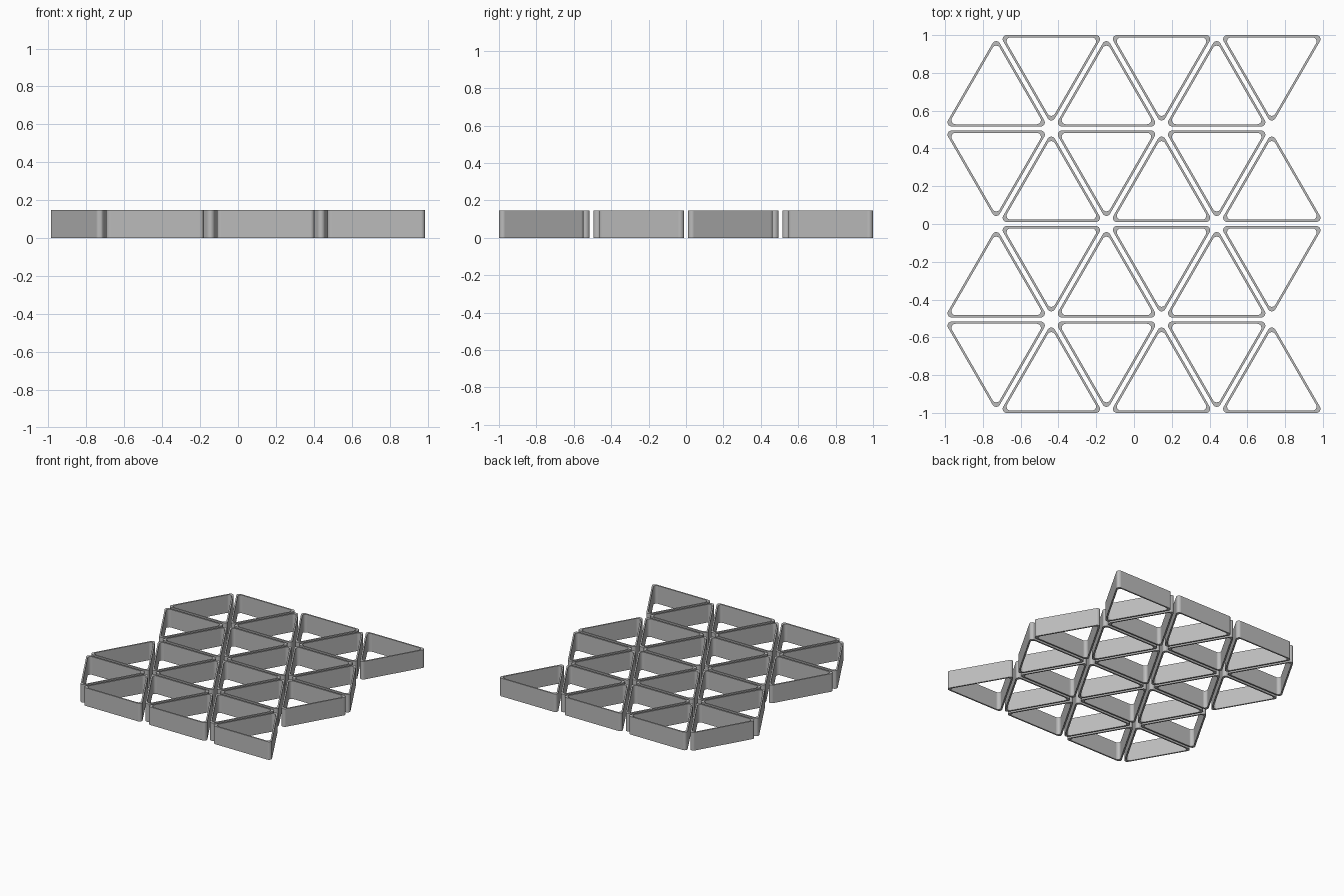
import bpy
import bmesh
from math import cos, sin, pi, sqrt

cube = bpy.data.objects.get("Cube")
if cube:
    bpy.data.objects.remove(cube, do_unlink=True)

ROW = 0.5055            # row pitch
STEP = ROW / sqrt(3)    # spacing of neighbouring triangles
HEIGHT = 0.147
INRADIUS = 0.158
WALL = 0.012
CORNER = 0.022
ARC_STEPS = 8

grey = bpy.data.materials.new("grey")
grey.use_nodes = True
colour = (0.5, 0.5, 0.5, 1)
grey.diffuse_color = colour
grey.node_tree.nodes["Principled BSDF"].inputs["Base Color"].default_value = colour


def rounded_triangle(inradius, radius):
    """Outline of an upward triangle with rounded corners."""
    points = []
    reach = 2 * (inradius - radius)
    for corner in range(3):
        mid = pi / 2 + corner * 2 * pi / 3
        for i in range(ARC_STEPS + 1):
            a = mid + (i / ARC_STEPS - 0.5) * 2 * pi / 3
            points.append((reach * cos(mid) + radius * cos(a),
                           reach * sin(mid) + radius * sin(a)))
    return points


# Hollow triangular ring shared by every cell
bm = bmesh.new()
loops = [[bm.verts.new((x, y, z)) for x, y in rounded_triangle(r, CORNER)]
         for r, z in ((INRADIUS, 0), (INRADIUS, HEIGHT),
                      (INRADIUS - WALL, HEIGHT), (INRADIUS - WALL, 0))]
count = len(loops[0])
for k in range(4):
    a, b = loops[k], loops[(k + 1) % 4]
    for i in range(count):
        j = (i + 1) % count
        bm.faces.new((a[i], a[j], b[j], b[i]))
bmesh.ops.recalc_face_normals(bm, faces=bm.faces)
ring = bpy.data.meshes.new("triangle_ring")
bm.to_mesh(ring)
bm.free()
ring.materials.append(grey)

# Four rows of six rings, alternately pointing up and down
for row in range(4):
    for col in range(6):
        up = (row + col) % 2 == 1
        cell = bpy.data.objects.new(f"triangle_cell_{row + 1}_{col + 1}", ring)
        centre = (row - 1.5) * ROW
        offset = ROW / 6 if up else -ROW / 6
        cell.location = ((col - 2.5) * STEP, centre - offset, 0)
        cell.rotation_euler.z = 0 if up else pi
        bpy.context.collection.objects.link(cell)
